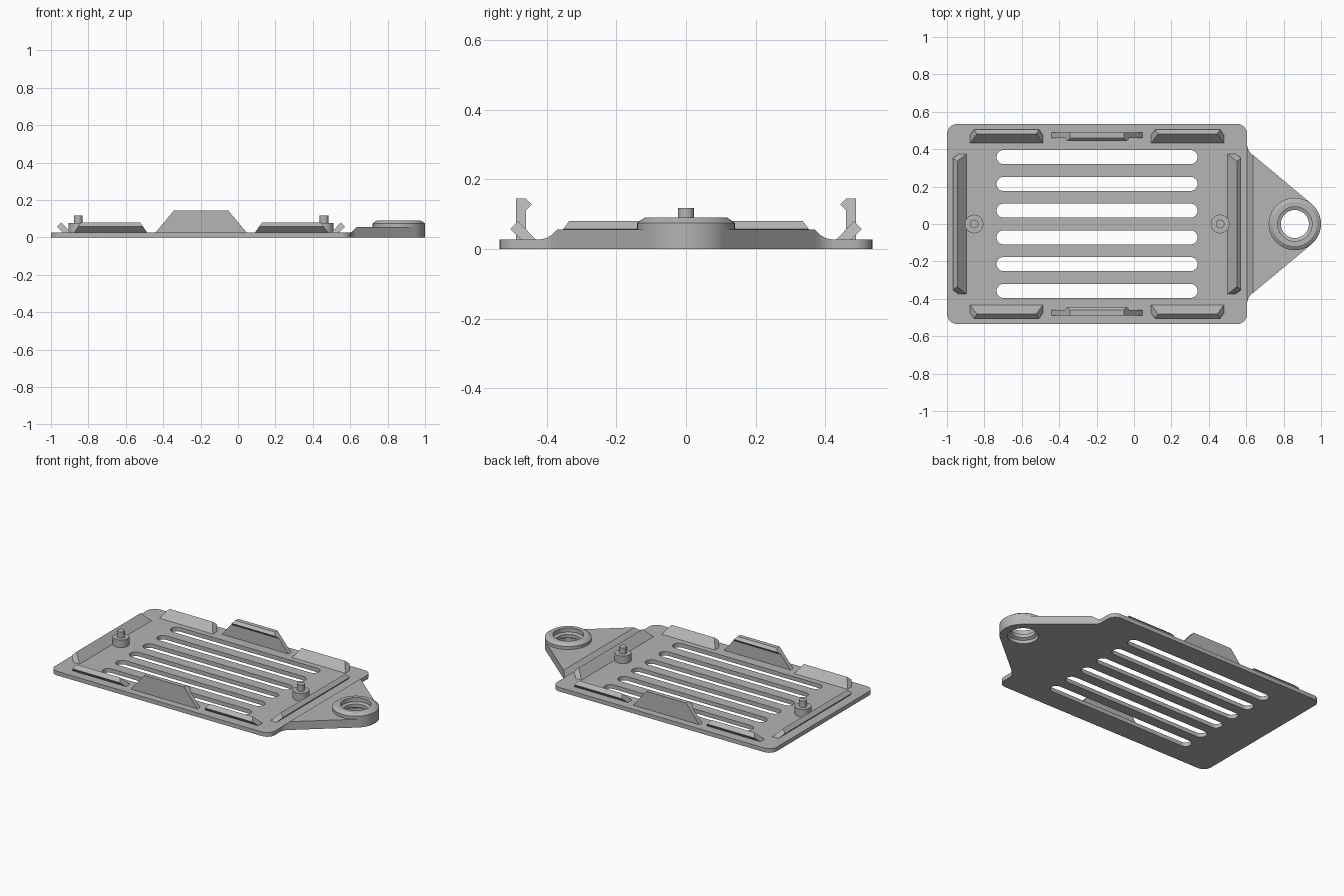
import bpy, bmesh, math
from mathutils import Matrix

cube = bpy.data.objects.get("Cube")
if cube:
    bpy.data.objects.remove(cube, do_unlink=True)

GREY = (0.46, 0.46, 0.46, 1.0)
mat = bpy.data.materials.new("plain grey")
mat.use_nodes = True
mat.diffuse_color = GREY
mat.node_tree.nodes["Principled BSDF"].inputs["Base Color"].default_value = GREY

CX = -0.1975      # centre of the tray along x
T = 0.027         # tray thickness
parts = []


def add_mesh(name, bm):
    bmesh.ops.recalc_face_normals(bm, faces=bm.faces[:])
    me = bpy.data.meshes.new(name)
    bm.to_mesh(me)
    bm.free()
    me.materials.append(mat)
    ob = bpy.data.objects.new(name, me)
    bpy.context.collection.objects.link(ob)
    parts.append(ob)
    return ob


def arc(cx, cy, r, a0, a1, n):
    return [(cx + r * math.cos(math.radians(a0 + (a1 - a0) * i / n)),
             cy + r * math.sin(math.radians(a0 + (a1 - a0) * i / n))) for i in range(n + 1)]


def round_rect(x0, x1, y0, y1, r, n=8):
    return (arc(x1 - r, y1 - r, r, 0, 90, n) + arc(x0 + r, y1 - r, r, 90, 180, n)
            + arc(x0 + r, y0 + r, r, 180, 270, n) + arc(x1 - r, y0 + r, r, 270, 360, n))


def sheet(name, loops, z0, z1):
    """Flat sheet with an outer loop and hole loops."""
    cu = bpy.data.curves.new(name + "_outline", 'CURVE')
    cu.dimensions, cu.fill_mode = '2D', 'BOTH'
    cu.extrude = (z1 - z0) / 2
    for pts in loops:
        sp = cu.splines.new('POLY')
        sp.points.add(len(pts) - 1)
        for p, (x, y) in zip(sp.points, pts):
            p.co = (x, y, 0, 1)
        sp.use_cyclic_u = True
    tmp = bpy.data.objects.new(name + "_outline", cu)
    bpy.context.collection.objects.link(tmp)
    bpy.context.view_layer.update()
    me = bpy.data.meshes.new_from_object(tmp.evaluated_get(bpy.context.evaluated_depsgraph_get()))
    bm = bmesh.new()
    bm.from_mesh(me)
    bpy.data.objects.remove(tmp, do_unlink=True)
    bpy.data.curves.remove(cu)
    bpy.data.meshes.remove(me)
    bmesh.ops.remove_doubles(bm, verts=bm.verts[:], dist=1e-5)
    bmesh.ops.translate(bm, verts=bm.verts[:], vec=(0, 0, (z0 + z1) / 2))
    return add_mesh(name, bm)


def tapered_bar(name, section, half, taper, offset, angle):
    """Bar along x with a (y, z) section, ends sloping inward with height, turned about the tray centre."""
    bm = bmesh.new()
    rings = []
    for s in (-1, 1):
        rings.append([bm.verts.new((offset + s * (half - taper * (z - T)), y, z)) for y, z in section])
        bm.faces.new(rings[-1])
    n = len(section)
    for i in range(n):
        j = (i + 1) % n
        bm.faces.new((rings[0][i], rings[0][j], rings[1][j], rings[1][i]))
    bm.transform(Matrix.Translation((CX, 0, 0)) @ Matrix.Rotation(math.radians(angle), 4, 'Z'))
    return add_mesh(name, bm)


def lathe(name, profile, x, closed, n=48):
    """Revolve an (r, z) profile about a vertical axis at x."""
    bm = bmesh.new()
    rings = [[bm.verts.new((x + r * math.cos(2 * math.pi * i / n), r * math.sin(2 * math.pi * i / n), z))
              for i in range(n)] for r, z in profile]
    pairs = list(zip(rings, rings[1:]))
    if closed:
        pairs.append((rings[-1], rings[0]))
    else:
        bm.faces.new(rings[0])
        bm.faces.new(rings[-1])
    for a, b in pairs:
        for i in range(n):
            j = (i + 1) % n
            bm.faces.new((a[i], a[j], b[j], b[i]))
    return add_mesh(name, bm)


# Slotted tray
slots = [round_rect(-0.735, 0.34, y - 0.0375, y + 0.0375, 0.0374)
         for y in [0.143 * (i - 2.5) for i in range(6)]]
sheet("tray", [round_rect(-1.0, 0.605, -0.535, 0.535, 0.055)] + slots, 0.0, T)

# Triangular ear, ramped up from the tray edge to the eyelet
RX, RR = 0.86, 0.14
upper = [(0.605, 0.42), (0.609, 0.402), (0.618, 0.386), (0.635, 0.37)]
outline = upper + arc(RX, 0, RR, 50, 310, 40) + [(x, -y) for x, y in reversed(upper)]
bm = bmesh.new()
face = bm.faces.new([bm.verts.new((x, y, 0)) for x, y in outline])
ext = bmesh.ops.extrude_face_region(bm, geom=[face])
bmesh.ops.translate(bm, verts=[v for v in ext["geom"] if isinstance(v, bmesh.types.BMVert)],
                    vec=(0, 0, 0.055))
bmesh.ops.bisect_plane(bm, geom=bm.verts[:] + bm.edges[:] + bm.faces[:], dist=1e-5,
                       plane_co=(0.635, 0, 0), plane_no=(1, 0, 0))
for v in bm.verts:
    if v.co.z > 0.01 and v.co.x < 0.635:
        v.co.z = T + (v.co.x - 0.605) / 0.03 * (0.055 - T)
add_mesh("ear", bm)

# Eyelet ring with a chamfered rim and a stepped bore
lathe("eyelet", [(RR, 0), (RR, 0.075), (0.118, 0.09), (0.092, 0.09), (0.092, 0.062),
                 (0.075, 0.055), (0.075, 0.032), (0.092, 0.022), (0.092, 0)], RX, True, 64)


# Outward-leaning guide rails
def rail_section(b):
    return [(b, T), (b + 0.05, 0.08), (b + 0.073, 0.057), (b + 0.043, T)]


clip = [(0.488, T), (0.488, 0.145), (0.46, 0.145), (0.443, 0.128), (0.46, 0.11), (0.46, T)]
for side, angle in (("back", 0), ("front", 180)):
    for k, off in (("a", -0.484), ("b", 0.484)):
        tapered_bar(f"{side}_rail_{k}", rail_section(0.432), 0.195, 0.7, off, angle)
    # Tall snap clip with an inward hook
    tapered_bar(f"{side}_clip", clip, 0.243, 0.84, 0, angle)
for side, angle in (("right", 90), ("left", -90)):
    tapered_bar(f"{side}_end_rail", rail_section(0.6975), 0.375, 0.75, 0, angle)

# Locating pegs: wide foot and narrow pin
for side, x in (("right", -0.855), ("left", 0.46)):
    lathe(f"{side}_peg", [(0.05, T - 0.005), (0.05, 0.077), (0.023, 0.077), (0.023, 0.118)], x, False, 32)

# Smooth the round walls, keep edges crisp
bpy.ops.object.select_all(action='DESELECT')
for ob in parts:
    ob.select_set(True)
bpy.context.view_layer.objects.active = parts[0]
bpy.ops.object.shade_smooth_by_angle(angle=math.radians(30))
